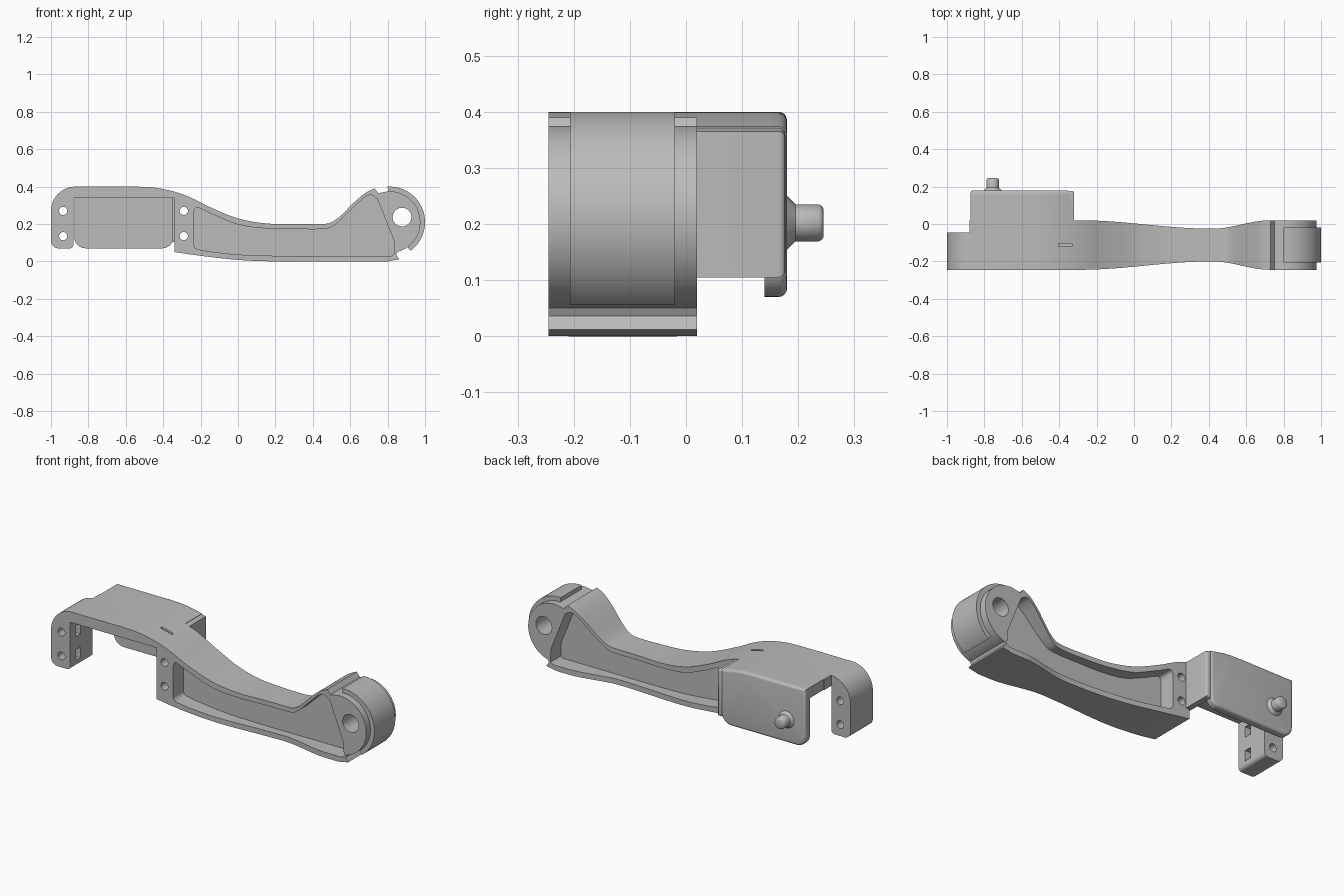
import bpy, bmesh
from math import sin, cos, pi, radians
from mathutils import Vector

cube = bpy.data.objects.get("Cube")
if cube:
    bpy.data.objects.remove(cube, do_unlink=True)

grey = bpy.data.materials.new("plain grey")
grey.use_nodes = True
grey.diffuse_color = (0.5, 0.5, 0.5, 1)
grey.node_tree.nodes["Principled BSDF"].inputs["Base Color"].default_value = (0.5, 0.5, 0.5, 1)

FRONT, BACK = -0.245, 0.02
MID = (FRONT + BACK) / 2


def spline(pts, n=5):
    """Smooth curve through the points."""
    p = [Vector(q) for q in pts]
    p = [2 * p[0] - p[1]] + p + [2 * p[-1] - p[-2]]
    out = []
    for a, b, c, d in zip(p, p[1:], p[2:], p[3:]):
        for i in range(n):
            t = i / n
            out.append(0.5 * (2 * b + (c - a) * t + (2 * a - 5 * b + 4 * c - d) * t * t
                              + (3 * b - a - 3 * c + d) * t ** 3))
    return [tuple(q) for q in out] + [tuple(pts[-1])]


def corner(prev, at, nxt, r, n=10):
    """Rounded corner between two straight edges."""
    at = Vector(at)
    a = at + (Vector(prev) - at).normalized() * r
    d = at + (Vector(nxt) - at).normalized() * r
    b, c = a.lerp(at, 0.55), d.lerp(at, 0.55)
    return [tuple(a * (1 - t) ** 3 + 3 * b * t * (1 - t) ** 2 + 3 * c * t * t * (1 - t) + d * t ** 3)
            for t in (i / n for i in range(n + 1))]


def rounded(pts):
    """Closed outline from (u, v, radius) corners."""
    out = []
    for i, (u, v, r) in enumerate(pts):
        prev, nxt = pts[i - 1][:2], pts[(i + 1) % len(pts)][:2]
        out += corner(prev, (u, v), nxt, r) if r else [(u, v)]
    return out


def arc(cx, cz, r, a0, a1, n):
    angles = [radians(a0 + (a1 - a0) * i / n) for i in range(n + 1)]
    return [(cx + r * cos(a), cz + r * sin(a)) for a in angles]


def prism(name, outline, lo, hi, axis="y", bevel=0):
    """Outline extruded along y or z, with an optional rounded far edge."""
    place = (lambda p, h: (p[0], h, p[1])) if axis == "y" else (lambda p, h: (p[0], p[1], h))
    bm = bmesh.new()
    face = bm.faces.new([bm.verts.new(place(p, lo)) for p in outline])
    ext = bmesh.ops.extrude_face_region(bm, geom=[face])
    shift = Vector(place((0, 0), hi - lo))
    top = [g for g in ext["geom"] if isinstance(g, bmesh.types.BMVert)]
    bmesh.ops.translate(bm, vec=shift, verts=top)
    if bevel:
        rim = [e for e in bm.edges if all(v in top for v in e.verts)]
        bmesh.ops.bevel(bm, geom=rim, offset=bevel, segments=4, profile=0.5, affect="EDGES")
    bmesh.ops.recalc_face_normals(bm, faces=bm.faces)
    mesh = bpy.data.meshes.new(name)
    bm.to_mesh(mesh)
    bm.free()
    ob = bpy.data.objects.new(name, mesh)
    bpy.context.collection.objects.link(ob)
    return ob


def box(name, x0, x1, y0, y1, z0, z1):
    return prism(name, [(x0, z0), (x1, z0), (x1, z1), (x0, z1)], y0, y1)


def combine(target, other, operation):
    """Boolean one part into another and drop the helper."""
    other.hide_render = True
    mod = target.modifiers.new("combine", "BOOLEAN")
    mod.operation, mod.solver, mod.object = operation, "EXACT", other
    bpy.ops.object.select_all(action="DESELECT")
    bpy.context.view_layer.objects.active = target
    target.select_set(True)
    bpy.ops.object.modifier_apply(modifier=mod.name)
    bpy.data.objects.remove(other, do_unlink=True)


def finish(ob, angle=32):
    ob.data.materials.clear()
    ob.data.materials.append(grey)
    for p in ob.data.polygons:
        p.material_index = 0
    bpy.ops.object.select_all(action="DESELECT")
    bpy.context.view_layer.objects.active = ob
    ob.select_set(True)
    bpy.ops.object.shade_smooth_by_angle(angle=radians(angle))


# Side outline of the whole link
top = spline([(-0.55, 0.4), (-0.45, 0.395), (-0.34, 0.373), (-0.25, 0.34), (-0.15, 0.29),
              (0, 0.23), (0.15, 0.203), (0.3, 0.2), (0.45, 0.2), (0.5, 0.21),
              (0.55, 0.245), (0.62, 0.315), (0.68, 0.365), (0.73, 0.39)])
bottom = spline([(0.8, 0), (0.5, 0), (0.2, 0), (0, 0.008), (-0.2, 0.03), (-0.34, 0.05)])
side = corner((-0.88, 0.07), (-1, 0.07), (-1, 0.4), 0.04)
side += corner((-1, 0.07), (-1, 0.4), (0, 0.4), 0.13)
side += top + [(0.75, 0.365)]
side += arc(0.81, 0.21, 0.165, 93, -75, 40)
side += [(0.845, 0.036), (0.862, 0.012)] + bottom
side += [(-0.34, 0.34), (-0.88, 0.34)]
side += corner((-0.88, 0.34), (-0.88, 0.07), (-1, 0.07), 0.02)
body = prism("link_body", side, -0.3, 0.1)


# Plan outline with a narrow waist
def half_width(x):
    u = (x + 0.3) / 0.72 if x < 0.42 else (0.73 - x) / 0.31
    return (BACK - FRONT) / 2 - 0.045 * (1 - cos(pi * u)) / 2


xs = [-0.3 + 1.03 * i / 36 for i in range(37)]
plan = [(-1.1, FRONT)] + [(x, MID - half_width(x)) for x in xs] + [(1.1, FRONT), (1.1, BACK)]
plan += [(x, MID + half_width(x)) for x in reversed(xs)]
plan += [(-0.88, BACK), (-0.88, -0.045), (-1.1, -0.045)]
combine(body, prism("plan_helper", plan, -0.1, 0.5, "z"), "INTERSECT")

# Rear cover: roof, back plate and side wall
crown = [(-0.875, 0.4)] + [p for p in top if p[0] < -0.35] + [(-0.345, 0.374)]
roof = crown + [(-0.345, 0.34), (-0.875, 0.34)]
combine(body, prism("roof", roof, -0.05, 0.15), "UNION")
plate = crown + corner((-0.345, 0.37), (-0.345, 0.07), (-0.875, 0.07), 0.06)
plate += corner((-0.345, 0.07), (-0.875, 0.07), (-0.875, 0.4), 0.06)
combine(body, prism("back_plate", plate, 0.14, 0.18, bevel=0.015), "UNION")
wall = [(-0.352, 0.105), (-0.32, 0.105), (-0.32, 0.365), (-0.352, 0.373)]
combine(body, prism("side_wall", wall, -0.02, 0.177, bevel=0.012), "UNION")

# Rounded foot pad
pad = arc(0.81, 0.21, 0.19, 93, -54, 40) + arc(0.81, 0.21, 0.145, -54, 93, 30)
combine(body, prism("foot_pad", pad, -0.207, -0.02), "UNION")

# Pockets on both faces, leaving a thin web
pocket = corner((0, 0.05), (-0.235, 0.065), (-0.235, 0.3), 0.025)
pocket += corner((-0.235, 0.06), (-0.235, 0.3), (-0.12, 0.24), 0.035)
pocket += spline([(-0.15, 0.258), (0, 0.197), (0.15, 0.176), (0.3, 0.173), (0.46, 0.174),
                  (0.52, 0.198), (0.6, 0.272), (0.67, 0.338), (0.71, 0.355), (0.745, 0.335)])
pocket += [(0.833, 0.115), (0.835, 0.04), (0.82, 0.03)]
pocket += spline([(0.7, 0.03), (0.2, 0.03), (0, 0.037), (-0.15, 0.053)])
for lo, hi in ((-0.4, MID - 0.04), (MID + 0.04, 0.1)):
    combine(body, prism("pocket_cutter", pocket, lo, hi), "DIFFERENCE")

# Triangular window, pivot hole, bolt holes, nut slots and top slit
window = rounded([(0.49, 0.06, 0.06), (0.835, 0.06, 0.03), (0.835, 0.11, 0.02),
                  (0.745, 0.33, 0.03), (0.7, 0.325, 0.02), (0.505, 0.13, 0.02)])
combine(body, prism("window_cutter", window, -0.4, 0.1), "DIFFERENCE")
combine(body, prism("pivot_cutter", arc(0.877, 0.237, 0.05, 0, 350, 35), -0.4, 0.1), "DIFFERENCE")
for x, x0, x1 in ((-0.935, -0.96, -0.87), (-0.29, -0.35, -0.265)):
    for z in (0.135, 0.27):
        hole = arc(x, z, 0.022, 0, 345, 23)
        combine(body, prism("bolt_cutter", hole, -0.4, 0.1), "DIFFERENCE")
        combine(body, box("nut_cutter", x0, x1, -0.195, -0.155, z - 0.03, z + 0.03), "DIFFERENCE")
slit = rounded([(-0.405, -0.12, 0.004), (-0.33, -0.12, 0.004),
                (-0.33, -0.105, 0.004), (-0.405, -0.105, 0.004)])
combine(body, prism("slit_cutter", slit, 0.36, 0.5, "z"), "DIFFERENCE")
finish(body)

# Rear pivot pin with a flared base
rings = [(0.0, 0.17), (0.05, 0.17), (0.05, 0.178), (0.033, 0.195),
         (0.033, 0.237), (0.03, 0.242), (0.025, 0.245), (0.0, 0.245)]
bm = bmesh.new()
verts = [bm.verts.new((r, y, 0)) for r, y in rings]
edges = [bm.edges.new(pair) for pair in zip(verts, verts[1:])]
bmesh.ops.spin(bm, geom=verts + edges, cent=(0, 0, 0), axis=(0, 1, 0), angle=2 * pi, steps=32)
bmesh.ops.remove_doubles(bm, verts=bm.verts, dist=0.0005)
bmesh.ops.recalc_face_normals(bm, faces=bm.faces)
mesh = bpy.data.meshes.new("pivot_pin")
bm.to_mesh(mesh)
bm.free()
pin = bpy.data.objects.new("pivot_pin", mesh)
pin.location = (-0.755, 0, 0.202)
bpy.context.collection.objects.link(pin)
finish(pin)
